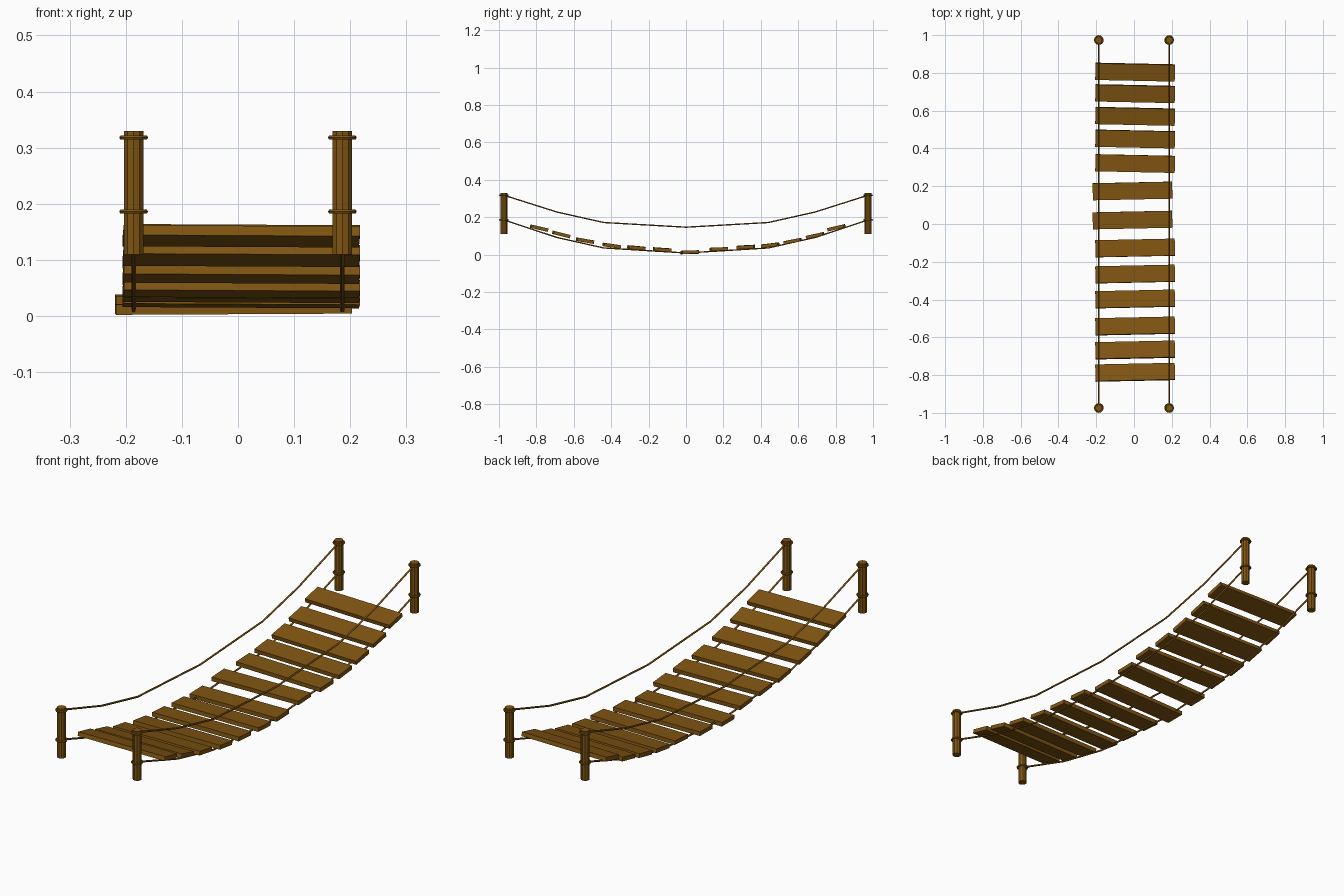
import bpy
from math import radians

cube = bpy.data.objects.get("Cube")
if cube:
    bpy.data.objects.remove(cube, do_unlink=True)

wood = bpy.data.materials.new("brown wood")
wood.use_nodes = True
colour = (0.22, 0.092, 0.006, 1)
wood.diffuse_color = colour
bsdf = wood.node_tree.nodes["Principled BSDF"]
bsdf.inputs["Base Color"].default_value = colour
bsdf.inputs["Roughness"].default_value = 0.9

POST_X, POST_Y = 0.186, 0.974


def finish(name):
    ob = bpy.context.object
    ob.name = name
    ob.data.materials.append(wood)
    return ob


def post(name, x, y):
    bpy.ops.mesh.primitive_cylinder_add(vertices=10, radius=0.0185, depth=0.22,
                                        location=(x, y, 0.22))
    finish(name)
    # Rope loops tied round the post
    for level, z in (("lower", 0.186), ("upper", 0.318)):
        bpy.ops.mesh.primitive_torus_add(major_radius=0.0215, minor_radius=0.0042,
                                         major_segments=12, minor_segments=6,
                                         location=(x, y, z))
        finish(f"{name}_{level}_loop")


def rope(name, x, half):
    # Sagging rope, mirrored about the middle of the span
    points = [(-y, z) for y, z in reversed(half[1:])] + half
    curve = bpy.data.curves.new(name, "CURVE")
    curve.dimensions = "3D"
    curve.bevel_depth = 0.004
    curve.bevel_resolution = 1
    curve.use_fill_caps = True
    spline = curve.splines.new("POLY")
    spline.points.add(len(points) - 1)
    for p, (y, z) in zip(spline.points, points):
        p.co = (x, y, z, 1)
    curve.materials.append(wood)
    bpy.context.collection.objects.link(bpy.data.objects.new(name, curve))


# Posts and ropes
lower_sag = [(0, 0.009), (0.44, 0.036), (0.69, 0.092), (POST_Y, 0.186)]
upper_sag = [(0, 0.147), (0.44, 0.172), (0.69, 0.228), (POST_Y, 0.318)]
for side, x in (("left", POST_X), ("right", -POST_X)):
    for end, y in (("front", -POST_Y), ("back", POST_Y)):
        post(f"{end}_{side}_post", x, y)
    rope(f"{side}_deck_rope", x, lower_sag)
    rope(f"{side}_hand_rope", x, upper_sag)

# Planks: y, z, pitch in degrees
planks = [
    (-0.785, 0.142, -13), (-0.667, 0.108, -14), (-0.54, 0.075, -10),
    (-0.397, 0.048, -8), (-0.265, 0.037, -5), (-0.127, 0.027, -4),
    (0.021, 0.013, 1), (0.175, 0.029, 2), (0.32, 0.041, 3),
    (0.45, 0.051, 7), (0.57, 0.072, 11), (0.69, 0.102, 12), (0.804, 0.144, 13),
]
for i, (y, z, pitch) in enumerate(planks):
    shifted = 0 <= y < 0.2
    yaw = -1.2 if y > 0.2 else 1.2
    bpy.ops.mesh.primitive_cube_add(
        size=1, location=(-0.008 if shifted else 0.006, y, z),
        rotation=(radians(pitch), radians(-0.3 if shifted else 0.3), radians(yaw)))
    plank = finish(f"plank_{i + 1}")
    plank.scale = (0.421, 0.09, 0.018)
